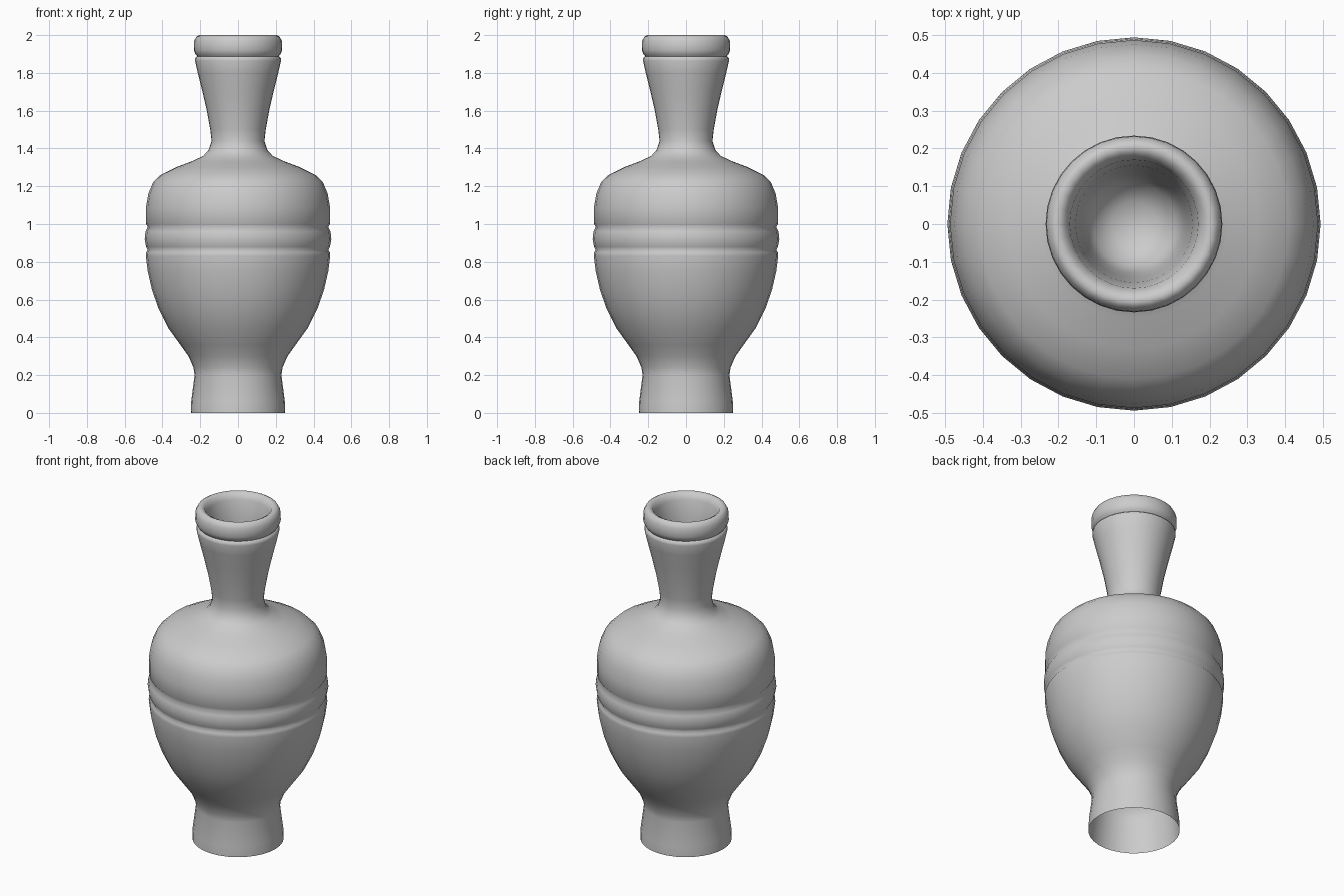
import bpy
import bmesh
from math import cos, sin, pi, radians

SIDES = 32

# Remove the default cube
cube = bpy.data.objects.get("Cube")
if cube:
    bpy.data.objects.remove(cube)

clay = bpy.data.materials.new("grey_clay")
clay.use_nodes = True
colour = (0.6, 0.6, 0.6, 1)
clay.diffuse_color = colour
clay.node_tree.nodes["Principled BSDF"].inputs["Base Color"].default_value = colour

# Profile sections as (radius, height), from the open foot to the neck hollow
foot = [(.25, 0), (.248, .06), (.23, .2), (.236, .24)]
belly = [(.262, .3), (.305, .36), (.37, .45), (.42, .55), (.455, .65),
         (.478, .75), (.488, .83)]
band = [(.487, .85), (.478, .863), (.487, .88), (.494, .92), (.49, .96),
        (.478, .985), (.487, 1.0)]
shoulder = [(.487, 1.09), (.475, 1.16), (.45, 1.22), (.41, 1.26),
            (.33, 1.3), (.25, 1.33), (.185, 1.36)]
neck = [(.156, 1.39), (.14, 1.44), (.147, 1.5), (.165, 1.6), (.188, 1.7),
        (.213, 1.8), (.228, 1.865)]
lip = [(.226, 1.88), (.216, 1.888), (.226, 1.9), (.234, 1.92), (.232, 1.97),
       (.22, 1.992), (.205, 2.0), (.185, 1.99), (.17, 1.96)]
hollow = [(.155, 1.85), (.142, 1.7), (.13, 1.57), (.11, 1.5), (.06, 1.46)]


def lathe(name, profile, floor_height):
    """Spin a profile round the z axis and close its last ring at a centre point."""
    bm = bmesh.new()
    rings = [[bm.verts.new((r * cos(2 * pi * i / SIDES), r * sin(2 * pi * i / SIDES), z))
              for i in range(SIDES)] for r, z in profile]
    for low, high in zip(rings, rings[1:]):
        for i in range(SIDES):
            j = (i + 1) % SIDES
            bm.faces.new((low[i], low[j], high[j], high[i]))
    centre = bm.verts.new((0, 0, floor_height))
    for i in range(SIDES):
        bm.faces.new((rings[-1][i], rings[-1][(i + 1) % SIDES], centre))
    mesh = bpy.data.meshes.new(name)
    bm.to_mesh(mesh)
    bm.free()
    obj = bpy.data.objects.new(name, mesh)
    bpy.context.collection.objects.link(obj)
    mesh.materials.append(clay)
    return obj


# Vase body with foot, raised band, neck and hollow mouth
vase = lathe("vase", foot + belly + band + shoulder + neck + lip + hollow, 1.45)
bpy.ops.object.select_all(action="DESELECT")
vase.select_set(True)
bpy.context.view_layer.objects.active = vase
bpy.ops.object.shade_smooth_by_angle(angle=radians(80))
